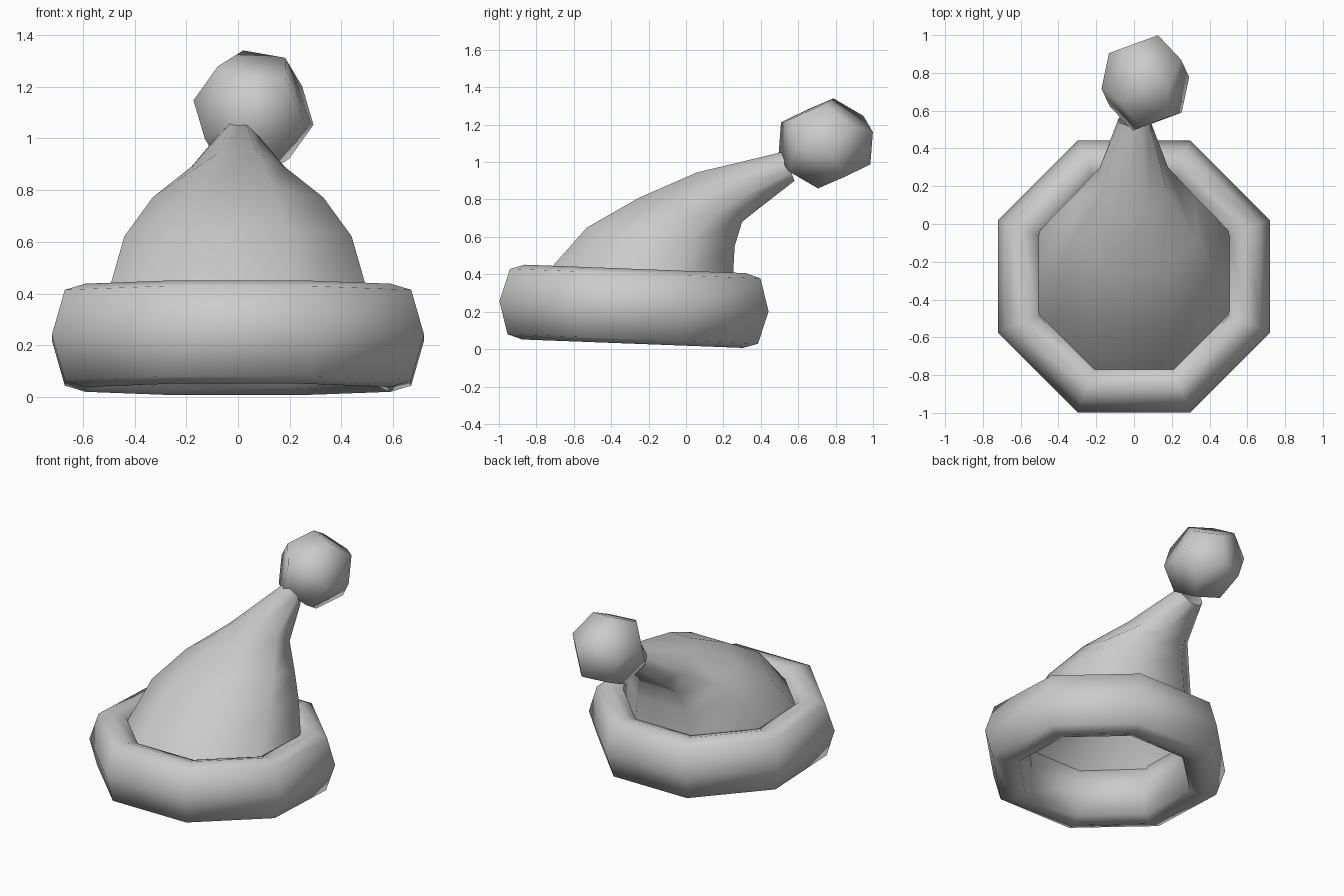
import bpy, bmesh, math
from mathutils import Vector, Matrix

if "Cube" in bpy.data.objects:
    bpy.data.objects.remove(bpy.data.objects["Cube"])

SIDES = 8
K = 1 / math.cos(math.pi / SIDES)          # flat-to-flat -> corner radius
ANGLES = [math.pi / SIDES + 2 * math.pi * i / SIDES for i in range(SIDES)]


def finish(name, bm):
    bmesh.ops.recalc_face_normals(bm, faces=bm.faces)
    me = bpy.data.meshes.new(name)
    bm.to_mesh(me)
    bm.free()
    me.polygons.foreach_set("use_smooth", [True] * len(me.polygons))
    ob = bpy.data.objects.new(name, me)
    bpy.context.collection.objects.link(ob)
    return ob


def loft(name, rings, closed=False):
    bm = bmesh.new()
    loops = [[bm.verts.new(p) for p in ring] for ring in rings]
    pairs = list(zip(loops, loops[1:]))
    if closed:
        pairs.append((loops[-1], loops[0]))
    for a, b in pairs:
        for i in range(SIDES):
            j = (i + 1) % SIDES
            bm.faces.new((a[i], a[j], b[j], b[i]))
    return finish(name, bm)


# Brim: octagonal tube with a rounded section, tipped slightly backwards
section = [(0.72, 0), (0.67, 0.175), (0.59, 0.2), (0.51, 0.175),
           (0.47, 0), (0.51, -0.175), (0.59, -0.2), (0.67, -0.175)]
brim = loft("brim", [[(r * K * math.cos(a), r * K * math.sin(a), z) for a in ANGLES]
                     for r, z in section], closed=True)
brim.data.transform(Matrix.Translation((0, -0.278, 0.229)) @ Matrix.Rotation(-0.038, 4, 'X'))

# Floppy cone: front (y, z), back (y, z), half width of each octagonal ring
profile = [((-0.77, 0.38), (0.25, 0.36), 0.51),
           ((-0.53, 0.65), (0.26, 0.55), 0.44),
           ((-0.25, 0.81), (0.30, 0.68), 0.33),
           ((0.06, 0.945), (0.40, 0.76), 0.18),
           ((0.52, 1.055), (0.58, 0.90), 0.08)]
rings = []
for front, back, w in profile:
    f, b = Vector((0, *front)), Vector((0, *back))
    mid, half = (f + b) / 2, (b - f) / 2
    rings.append([mid + half * K * math.sin(a) + Vector((w * K * math.cos(a), 0, 0))
                  for a in ANGLES])
loft("cone", rings)

# Bobble: dodecahedron from its corner pattern, turned to its resting angle
phi = (1 + 5 ** 0.5) / 2
S = (-1, 1)
corners = [Vector((x, y, z)) for x in S for y in S for z in S]
for a in S:
    for b in S:
        p, q = a * phi, b / phi
        corners += [Vector((0, p, q)), Vector((q, 0, p)), Vector((p, q, 0))]
ex = Vector((0.39, 0.67, -0.63)).normalized()
ey = Vector((-0.605, 0.70, 0.387))
ey = (ey - ex * ey.dot(ex)).normalized()
turn = Matrix((ex, ey, ex.cross(ey))).transposed()
bm = bmesh.new()
for c in corners:
    d = turn @ c.normalized()
    bm.verts.new((0.06 + 0.238 * d.x, 0.747 + 0.272 * d.y, 1.10 + 0.247 * d.z))
bmesh.ops.convex_hull(bm, input=bm.verts)
bmesh.ops.dissolve_limit(bm, angle_limit=0.1, verts=bm.verts, edges=bm.edges)
finish("bobble", bm)
